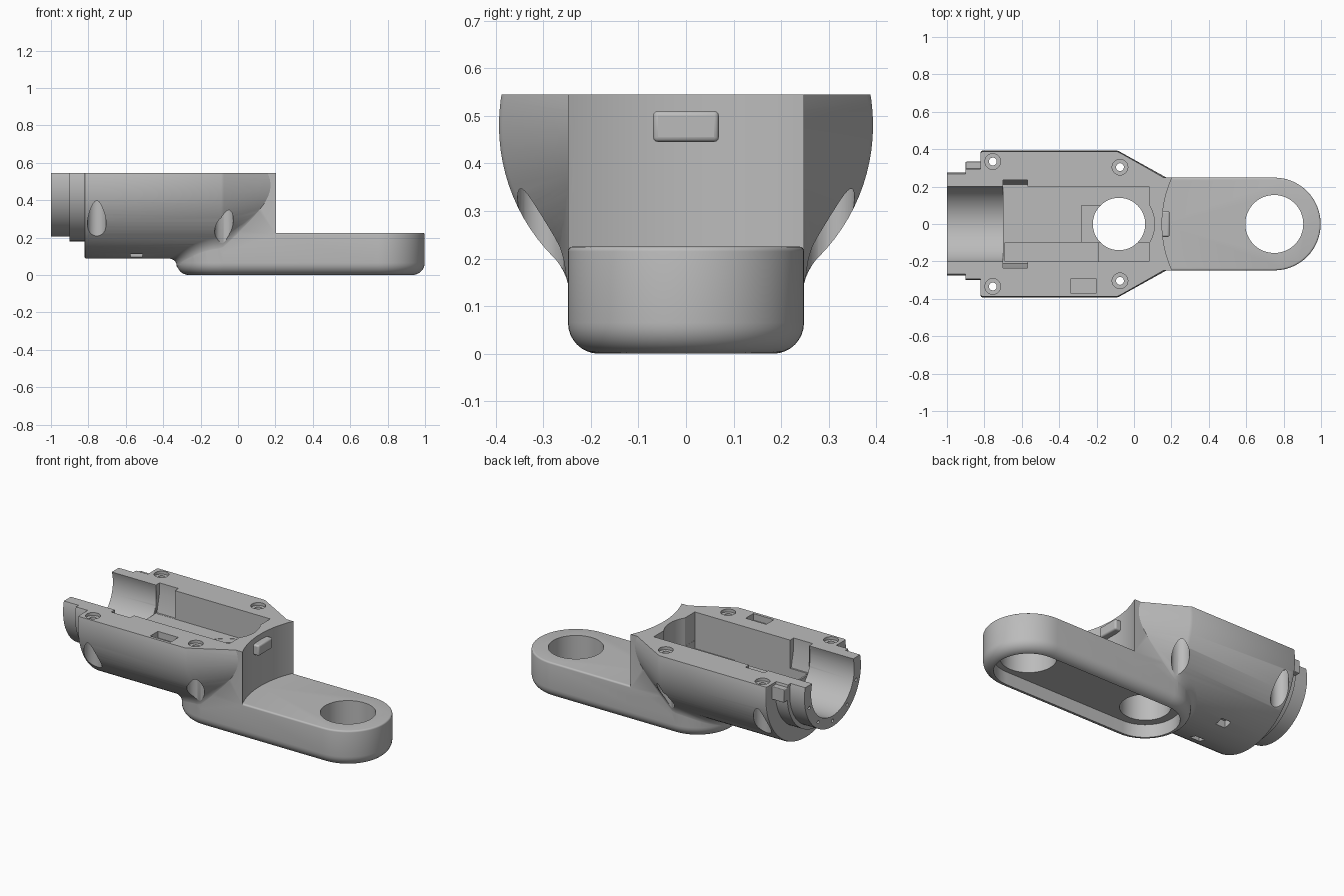
import bpy, bmesh
from math import sin, cos, pi, sqrt
from mathutils import Vector

old = bpy.data.objects.get("Cube")
if old:
    bpy.data.objects.remove(old, do_unlink=True)

AXIS_Z = 0.48     # height of the barrel axis
TOP = 0.545       # parting plane
BARREL = 0.393    # barrel radius
ARM_TOP = 0.225
R = 0.248         # half width of the arm
PIVOT, EYE = -0.08, 0.75   # centres of the two arm holes

grey = bpy.data.materials.new("machined_grey")
grey.use_nodes = True
grey.diffuse_color = (0.5, 0.5, 0.5, 1)
grey.node_tree.nodes["Principled BSDF"].inputs["Base Color"].default_value = grey.diffuse_color


def skin(name, loops):
    """Closed solid through a list of matching vertex loops."""
    bm = bmesh.new()
    rings = [[bm.verts.new(p) for p in loop] for loop in loops]
    n = len(rings[0])
    for a, b in zip(rings, rings[1:]):
        for i in range(n):
            j = (i + 1) % n
            bm.faces.new((a[i], a[j], b[j], b[i]))
    bm.faces.new(rings[0])
    bm.faces.new(rings[-1])
    bmesh.ops.recalc_face_normals(bm, faces=bm.faces)
    mesh = bpy.data.meshes.new(name)
    bm.to_mesh(mesh)
    bm.free()
    mesh.materials.append(grey)
    obj = bpy.data.objects.new(name, mesh)
    bpy.context.collection.objects.link(obj)
    return obj


def stadium(name, x0, x1, rings, y=0, seg=32):
    """Upright slot shape between two centres; rings are (z, radius)."""
    loops = []
    for z, r in rings:
        loop = []
        for cx, start in ((x1, -pi / 2), (x0, pi / 2)):
            count = seg if x0 == x1 else seg + 1
            for i in range(count):
                a = start + pi * i / seg
                loop.append(Vector((cx + r * cos(a), y + r * sin(a), z)))
        loops.append(loop)
    return skin(name, loops)


def pin(name, x, y, r, z0, z1, seg=16):
    return stadium(name, x, x, [(z0, r), (z1, r)], y, seg)


def turned(name, profile, y=0, z=AXIS_Z, seg=96):
    """Solid turned about a lengthwise axis; profile is (x, radius)."""
    return skin(name, [[Vector((x, y + r * cos(2 * pi * i / seg), z + r * sin(2 * pi * i / seg)))
                        for i in range(seg)] for x, r in profile])


def box(name, x0, x1, y0, y1, z0, z1):
    return skin(name, [[Vector((x0, y0, z)), Vector((x1, y0, z)),
                        Vector((x1, y1, z)), Vector((x0, y1, z))] for z in (z0, z1)])


def combine(target, tool, operation):
    mod = target.modifiers.new(operation, "BOOLEAN")
    mod.operation = operation
    mod.solver = "EXACT"
    mod.object = tool
    bpy.context.view_layer.objects.active = target
    bpy.ops.object.modifier_apply(modifier=mod.name)
    bpy.data.objects.remove(tool, do_unlink=True)


# Barrel with stepped neck and conical nose
body = turned("housing_body", [(-1, 0.275), (-0.9, 0.275), (-0.9, 0.3), (-0.82, 0.3),
                               (-0.82, 0.384), (-0.817, 0.39), (-0.81, BARREL), (-0.09, BARREL),
                               (-0.075, 0.386), (0.17, 0.25), (0.22, 0.222)])


def cut(tool):
    combine(body, tool, "DIFFERENCE")


# Nose block, parting plane and hollow end wall
combine(body, box("nose", PIVOT, 0.3, -R, R, 0.12, 0.6), "UNION")
cut(box("parting_cut", -1.2, 1.2, -0.6, 0.6, TOP, 1.2))
cut(pin("clearance_cut", EYE, 0, 0.6, -0.1, 0.8, 96))

# Arm with a large rounding below and a small one above
LOW, HIGH = 0.065, 0.01
steps = [i * pi / 16 for i in range(9)]
arm_rings = [(LOW - LOW * cos(a), R - LOW + LOW * sin(a)) for a in steps]
arm_rings += [(ARM_TOP - HIGH + HIGH * sin(a), R - HIGH + HIGH * cos(a)) for a in steps[::2]]
combine(body, stadium("arm", PIVOT, EYE, arm_rings), "UNION")


# Concave blend where the arm meets the barrel
def barrel_z(x, y):
    radius = min(BARREL, BARREL - (x + 0.09) * 0.55)
    return AXIS_Z - sqrt(radius ** 2 - y ** 2)


def blend_section(x, y, nx, ny, size):
    """Fillet section; (nx, ny) points away from the arm wall."""
    def at(out, z):
        return Vector((x + nx * out, y + ny * out, z))
    top = barrel_z(x, y)
    low, corner = at(-0.001, top - size), at(0, top)
    far = at(size, barrel_z(x + nx * size, y + ny * size) + 0.001)
    curve = []
    for i in range(7):
        t = i / 6
        curve.append(low * (1 - t) ** 2 + corner * 2 * t * (1 - t) + far * t * t)
    return curve + [at(-0.02, top + 0.02)]


sections = []
for i in range(8):
    t = i / 8
    sections.append(blend_section(0.11 - t * (0.11 - PIVOT), -R, 0, -1, 0.005 + 0.04 * t))
for i in range(33):
    a = -pi / 2 - pi * i / 32
    sections.append(blend_section(PIVOT + R * cos(a), R * sin(a), cos(a), sin(a), 0.045))
sections += [[Vector((p.x, -p.y, p.z)) for p in s] for s in sections[7::-1]]
combine(body, skin("blend", sections), "UNION")

# Neck bore, bearing seat and main pocket
FLOOR = 0.37
cut(turned("bore_cut", [(-1.1, 0.21), (-0.7, 0.21)]))
cut(box("pocket_cut", -0.701, 0.08, -0.2, 0.2, FLOOR, 0.7))
seat = [(-0.235, 0.7), (-0.235, AXIS_Z), (-0.21, FLOOR + 0.001),
        (0.21, FLOOR + 0.001), (0.235, AXIS_Z), (0.235, 0.7)]
cut(skin("seat_cut", [[Vector((x, y, z)) for y, z in seat] for x in (-0.7, -0.57)]))
cut(pin("pivot_seat_cut", PIVOT, 0, 0.19, FLOOR - 0.002, 0.7, 32))

# Side channel and relief beside the pivot hole
cut(box("channel_cut", -0.69, -0.19, -0.2, -0.1, 0.27, 0.5))
cut(box("channel_end_cut", -0.2, 0.079, -0.2, -0.1, 0.32, 0.5))
cut(box("relief_cut", -0.28, PIVOT, -0.099, 0.1, 0.3, 0.5))

# Shallow cavity under the arm and the two through holes
cut(stadium("cavity_cut", PIVOT, EYE, [(-0.1, 0.19), (0.08, 0.19)]))
cut(pin("pivot_hole_cut", PIVOT, 0, 0.14, -0.2, 0.8, 32))
cut(pin("eye_hole_cut", EYE, 0, 0.155, -0.2, 0.8, 32))

# Screw holes with recesses above and below
for x, y in ((-0.755, 0.334), (-0.075, 0.304)):
    for side in (-1, 1):
        cut(pin("screw_cut", x, side * y, 0.021, -0.1, 0.8))
        cut(pin("screw_top_cut", x, side * y, 0.042, TOP - 0.018, 0.8))
        cut(pin("screw_bottom_cut", x, side * y, 0.05, -0.1, 0.44))

# Rim recess, underside slots and small holes in the neck face
cut(box("rim_recess_cut", -0.34, -0.2, -0.37, -0.295, TOP - 0.04, 0.7))
for side in (-1, 1):
    cut(box("slot_cut", -0.575, -0.51, side * 0.11 - 0.025, side * 0.11 + 0.025, 0, 0.14))
for i in range(5):
    a = pi + pi * (i + 0.5) / 5
    cut(turned("neck_hole_cut", [(-1.1, 0.01), (-0.95, 0.01)],
               0.24 * cos(a), AXIS_Z + 0.24 * sin(a), 12))


# Key on the end wall and stop on the neck
def block(name, width, *size):
    obj = box(name, *size)
    mod = obj.modifiers.new("rounding", "BEVEL")
    mod.width = width
    mod.segments = 3
    return obj


key = block("end_key", 0.01, 0.13, 0.19, -0.069, 0.069, 0.445, 0.51)
stop = block("neck_stop", 0.004, -0.9, -0.815, 0.28, 0.333, 0.45, 0.53)

# Smooth curves, crisp edges
for obj in (body, key, stop):
    bpy.ops.object.select_all(action="DESELECT")
    obj.select_set(True)
    bpy.context.view_layer.objects.active = obj
    bpy.ops.object.shade_smooth_by_angle(angle=pi / 7)
